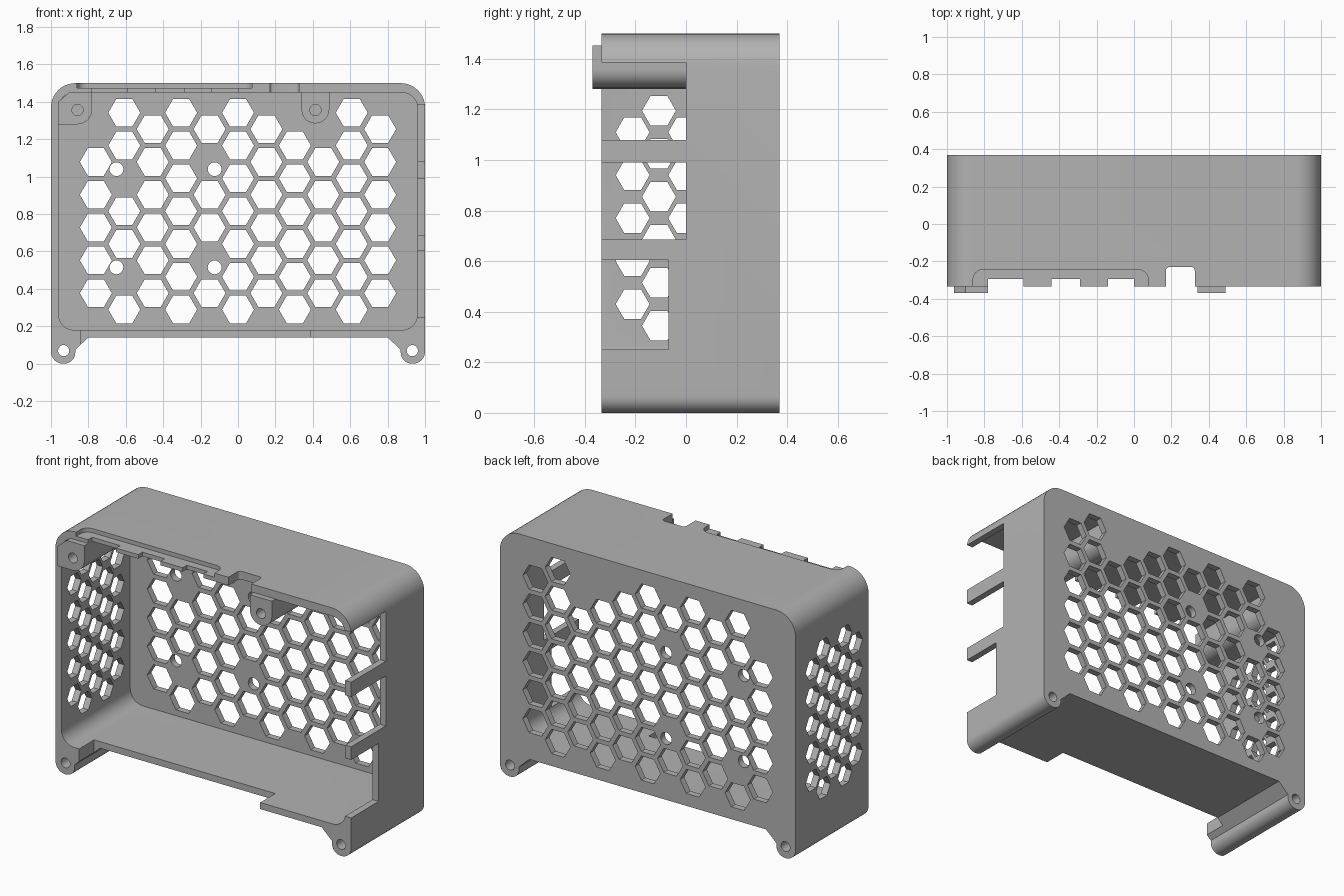
import bpy, bmesh
from math import cos, sin, pi
from mathutils import Vector

cube = bpy.data.objects.get("Cube")
if cube:
    bpy.data.objects.remove(cube)

FRONT, BACK, PANEL = -0.335, 0.37, 0.33

grey = bpy.data.materials.new("plain_grey")
grey.use_nodes = True
grey.diffuse_color = (0.45, 0.45, 0.45, 1)
grey.node_tree.nodes["Principled BSDF"].inputs["Base Color"].default_value = (0.45, 0.45, 0.45, 1)


def rounded(corners, steps=10):
    """Outline from (u, v, radius) corners, with arcs where radius > 0."""
    pts = []
    for i, (u, v, r) in enumerate(corners):
        p = Vector((u, v))
        if r == 0:
            pts.append(p)
            continue
        a = (Vector(corners[i - 1][:2]) - p).normalized()
        b = (Vector(corners[(i + 1) % len(corners)][:2]) - p).normalized()
        # right-angled corners only, so the arc centre is p + r(a + b)
        for k in range(steps + 1):
            t = k / steps * pi / 2
            pts.append(p + r * (a + b) - r * (b * cos(t) + a * sin(t)))
    return pts


def rect(u0, u1, v0, v1, r=0):
    return rounded([(u0, v0, r), (u1, v0, r), (u1, v1, r), (u0, v1, r)])


def ngon(u, v, r, n):
    return [Vector((u + r * cos(2 * pi * k / n), v + r * sin(2 * pi * k / n))) for k in range(n)]


def prisms(name, axis, outlines, start, end):
    """One object holding every outline extruded along the axis."""
    place = {"x": lambda u, v, t: (t, u, v),
             "y": lambda u, v, t: (u, t, v),
             "z": lambda u, v, t: (u, v, t)}[axis]
    bm = bmesh.new()
    for outline in outlines:
        lo = [bm.verts.new(place(u, v, start)) for u, v in outline]
        hi = [bm.verts.new(place(u, v, end)) for u, v in outline]
        bm.faces.new(lo)
        bm.faces.new(hi[::-1])
        for i in range(len(lo)):
            bm.faces.new((lo[i - 1], hi[i - 1], hi[i], lo[i]))
    bmesh.ops.recalc_face_normals(bm, faces=bm.faces)
    mesh = bpy.data.meshes.new(name)
    bm.to_mesh(mesh)
    bm.free()
    mesh.materials.append(grey)
    obj = bpy.data.objects.new(name, mesh)
    bpy.context.collection.objects.link(obj)
    return obj


def cut(obj, axis, outlines, start, end):
    cutter = prisms("cutter", axis, outlines, start, end)
    cutter.hide_render = True
    mod = obj.modifiers.new("cut", "BOOLEAN")
    mod.operation, mod.solver, mod.object = "DIFFERENCE", "EXACT", cutter
    graph = bpy.context.evaluated_depsgraph_get()
    mesh = bpy.data.meshes.new_from_object(obj.evaluated_get(graph))
    obj.modifiers.clear()
    obj.data = mesh
    bpy.data.objects.remove(cutter)


# Case body: outline with two feet, hollowed from the front
half = [(0.8, 0.14, 0), (0.87, 0.075, 0), (0.87, 0, 0.06), (1, 0, 0.065), (1, 1.5, 0.13)]
outline = half + [(-u, v, r) for u, v, r in reversed(half)]
case = prisms("case_body", "y", [rounded(outline)], FRONT, BACK)
cut(case, "y", [rect(-0.96, 0.96, 0.18, 1.45, 0.085)], -0.5, PANEL)

# Screw holes through the feet
cut(case, "y", [ngon(s * 0.932, 0.07, 0.03, 24) for s in (-1, 1)], -0.5, 0.5)

# Honeycomb and mounting holes in the back panel
skipped = {(-5, 0), (-4, 2), (-4, 5), (-1, 1), (-1, 4), (2, 0), (3, 0)}
holes = []
for col in range(-5, 6):
    odd = col % 2
    for row in range(6 if odd else 7):
        if (col, row) not in skipped:
            holes.append(ngon(col * 0.152, 1.342 - odd * 0.0877 - row * 0.1754, 0.0855, 6))
holes += [ngon(x, z, 0.037, 24) for x in (-0.65, -0.125) for z in (0.515, 1.04)]
cut(case, "y", holes, 0.25, 0.45)

# Honeycomb in the right wall
vents = []
for col in range(-2, 3):
    odd = col % 2
    for row in range(6 if odd else 5):
        vents.append(ngon(col * 0.104 - 0.003, 1.11 + odd * 0.085 - row * 0.17, 0.067, 6))
cut(case, "x", vents, -1.1, -0.9)

# Port openings in the left wall, open to the front
cut(case, "x", [rect(-0.5, 0, 1.08, 1.385), rect(-0.5, 0, 0.685, 0.99),
                rect(-0.5, -0.07, 0.25, 0.605)], 0.9, 1.1)

# Shallow step and notches along the roof's front edge
cut(case, "z", [rect(-0.86, 0.075, -0.5, -0.245, 0.05)], 1.475, 1.6)
notches = [rect(x0, x1, -0.5, -0.295) for x0, x1 in ((-0.78, -0.59), (-0.44, -0.29), (-0.14, 0))]
notches.append(rect(0.17, 0.325, -0.6, -0.23, 0.02))
cut(case, "z", notches, 1.4, 1.6)

# Wide notch in the floor's front edge
cut(case, "z", [rect(-0.84, 0.385, -0.5, -0.19)], 0.1, 0.2)

# Screw bosses hanging under the roof
corner_boss = prisms("corner_boss", "y", [rounded(
    [(-0.962, 1.28, 0), (-0.78, 1.28, 0.08), (-0.78, 1.452, 0), (-0.9, 1.452, 0), (-0.962, 1.4, 0)])],
    -0.37, PANEL + 0.005)
middle_boss = prisms("middle_boss", "y", [rounded(
    [(0.34, 1.285, 0.074), (0.488, 1.285, 0.074), (0.488, 1.452, 0), (0.34, 1.452, 0)])],
    -0.37, PANEL + 0.005)
cut(corner_boss, "y", [ngon(-0.858, 1.356, 0.03, 24)], -0.5, -0.05)
cut(middle_boss, "y", [ngon(0.414, 1.356, 0.03, 24)], -0.5, -0.05)

# Smooth the rounded corners, keep edges sharp
for obj in (case, corner_boss, middle_boss):
    bpy.ops.object.select_all(action="DESELECT")
    obj.select_set(True)
    bpy.context.view_layer.objects.active = obj
    bpy.ops.object.shade_smooth_by_angle(angle=pi / 6)
